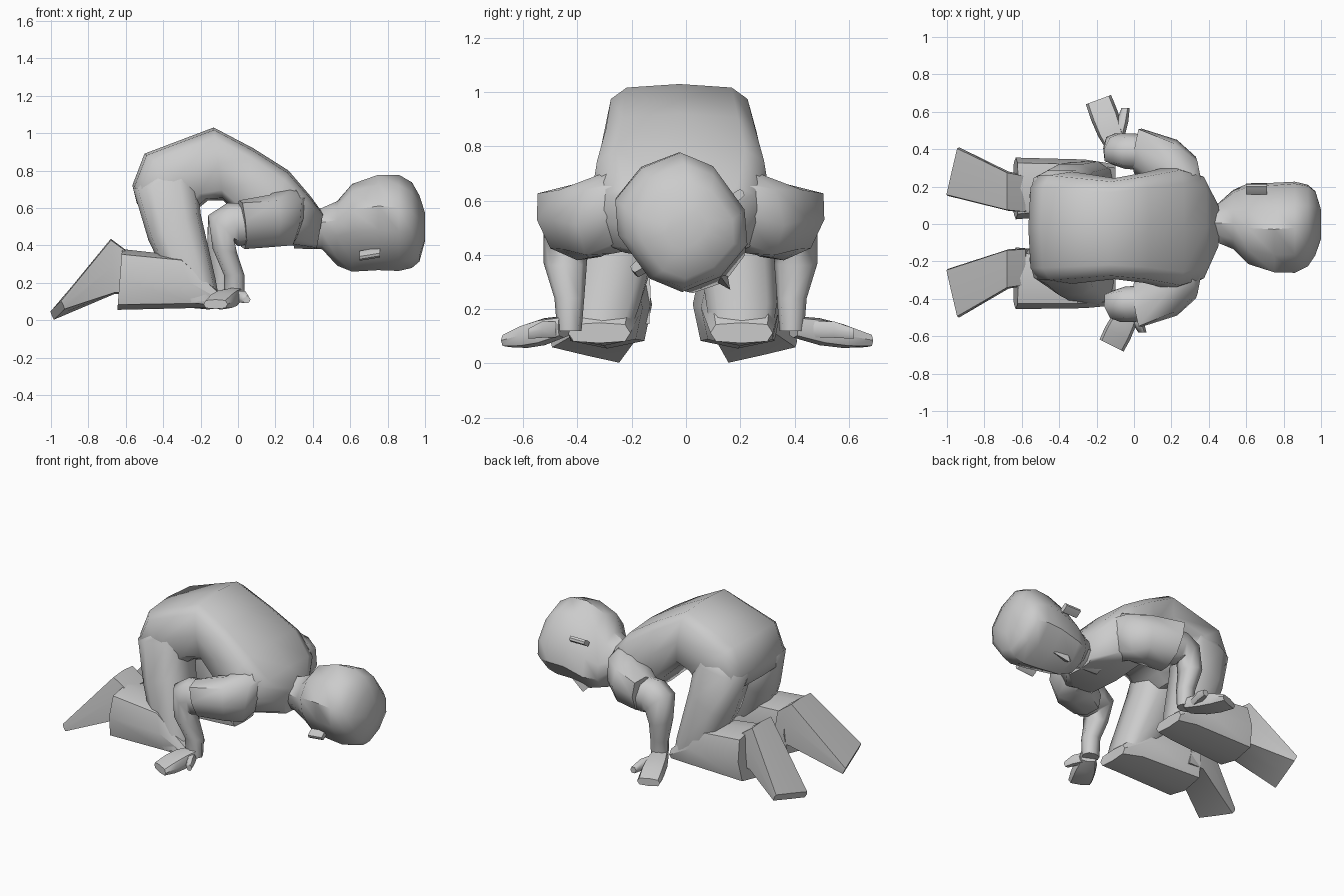
import bpy, bmesh, math
from mathutils import Vector as V

if "Cube" in bpy.data.objects:
    bpy.data.objects.remove(bpy.data.objects["Cube"])


def spow(a, p):
    return math.copysign(abs(a) ** p, a) if abs(a) > 1e-6 else 0.0


def loft(name, sections, n=8, p=0.8, angle=35):
    """Skin rings given as (centre, u half-axis, v half-axis); p < 1 is boxier."""
    bm = bmesh.new()
    rings = []
    for c, u, v in sections:
        ring = []
        for i in range(n):
            t = 2 * math.pi * i / n
            ring.append(bm.verts.new(V(c) + V(u) * spow(math.cos(t), p) + V(v) * spow(math.sin(t), p)))
        rings.append(ring)
    for a, b in zip(rings, rings[1:]):
        for i in range(n):
            j = (i + 1) % n
            bm.faces.new((a[i], a[j], b[j], b[i]))
    bm.faces.new(rings[0])
    bm.faces.new(rings[-1])
    bmesh.ops.recalc_face_normals(bm, faces=bm.faces)
    me = bpy.data.meshes.new(name)
    bm.to_mesh(me)
    bm.free()
    ob = bpy.data.objects.new(name, me)
    bpy.context.collection.objects.link(ob)
    bpy.ops.object.select_all(action='DESELECT')
    ob.select_set(True)
    bpy.context.view_layer.objects.active = ob
    bpy.ops.object.shade_smooth_by_angle(angle=math.radians(angle))
    return ob


def slab(ax, az, bx, bz, yc, hw, vx=0, vz=0):
    """Section between two side-view points, centred at yc with half width hw."""
    a, b = V((ax, yc, az)), V((bx, yc, bz))
    return ((a + b) / 2, (a - b) / 2, (vx, hw, vz))


# Torso: pelvis, hips, back, chest, collar
loft("torso", [
    slab(-.54, .62, -.27, .54, -.02, .26),
    slab(-.565, .72, -.21, .60, -.02, .30),
    slab(-.50, .89, -.16, .64, -.02, .30),
    slab(-.13, 1.03, -.08, .64, -.025, .27),
    slab(.08, .92, .03, .53, -.02, .295),
    slab(.27, .80, .12, .42, -.02, .33),
    slab(.39, .66, .28, .40, -.02, .29),
    slab(.455, .57, .42, .38, -.01, .12)], 12, .48, 60)

# Head turned about its own long axis
ROLL = math.radians(36)
SIDE = V((0, math.cos(ROLL), math.sin(ROLL)))
FACE = V((0, math.sin(ROLL), -math.cos(ROLL)))
AXIS = V((0, -.01, .51))


def head_point(x, s, d):
    return V((x, 0, 0)) + AXIS + SIDE * s + FACE * d


loft("head", [(head_point(x, 0, (f - b) / 2), FACE * (f + b) / 2, SIDE * w) for x, b, f, w in (
    (.30, .08, .13, .09), (.45, .08, .13, .10), (.53, .12, .235, .13), (.61, .22, .26, .18),
    (.75, .265, .235, .215), (.86, .26, .235, .225), (.93, .215, .22, .205),
    (.97, .14, .19, .165), (1.0, .05, .08, .08))], 10, .78, 40)
loft("nose", [(head_point(x, 0, .22), FACE * d, SIDE * w) for x, d, w in (
    (.61, .03, .03), (.645, .075, .035), (.74, .02, .015))], 4, 1, 20)
for s, nm in ((1, "left"), (-1, "right")):
    loft(nm + "_ear", [(head_point(x, s * .222, .03 + (.72 - x) * .2), FACE * .017, SIDE * .03)
                       for x in (.65, .76) if s < 0] or
         [(head_point(x, s * .222, .03), FACE * .017, SIDE * .03) for x in (.60, .71)], 8, .5)

# Limbs: numbers that differ between the two sides
limbs = {
    "left": dict(s=1, thigh=(.14, .15, .175, .205, .205), shin=(.205, .20, .19),
                 foot=(.16, .175, .28), wrist=-.08, palm=(-.11, .45), tips=(-.19, .665),
                 thumb=((-.08, .47), (-.045, .62))),
    "right": dict(s=-1, thigh=(-.18, -.19, -.235, -.30, -.32), shin=(-.32, -.305, -.29),
                  foot=(-.23, -.24, -.37), wrist=-.02, palm=(-.04, -.49), tips=(-.12, -.65),
                  thumb=((0, -.48), (.045, -.58))),
}
for nm, L in limbs.items():
    s = L["s"]
    # Thigh, kneeling shin and foot with flat sole
    t = L["thigh"]
    loft(nm + "_thigh", [
        slab(-.45, .82, -.20, .82, t[0], .11),
        slab(-.56, .70, -.215, .75, t[1], .14),
        slab(-.48, .43, -.20, .57, t[2], .15),
        slab(-.38, .22, -.12, .22, t[3], .135),
        slab(-.30, .09, -.10, .11, t[4], .115)], 10, .7, 60)
    k = L["shin"]
    loft(nm + "_shin", [
        slab(-.10, .15, -.10, .075, k[0], .115),
        slab(-.31, .345, -.22, .065, k[1], .145),
        slab(-.62, .38, -.645, .055, k[2], .165)], 8, .55)
    f = L["foot"]
    loft(nm + "_foot", [
        slab(-.58, .36, -.55, .14, f[0], s * .10),
        slab(-.68, .435, -.66, .14, f[1], s * .105),
        slab(-.975, .075, -.955, .03, f[2], s * .13, .03, .03)], 8, .15, 25)

    # Shoulder and short sleeve
    def y(a):
        return s * a - .02

    loft(nm + "_sleeve", [
        ((.30, y(.12), .56), (.03, 0, .13), (.06, s * .10, 0)),
        ((.27, y(.25), .56), (.03, 0, .155), (.06, s * .13, -.05)),
        ((.17, y(.345), .53), (.0, s * .01, .14), (.06, s * .125, .0)),
        ((.02, y(.41), .51), (-.015, s * .03, .13), (.02, s * .12, .02))], 8, .72, 60)
    # Bent forearm
    w = L["wrist"]
    loft(nm + "_forearm", [
        ((.08, y(.40), .52), (0, 0, .11), (0, s * .095, 0)),
        ((-.03, y(.41), .51), (-.03, 0, .115), (.02, s * .095, 0)),
        ((-.09, y(.42), .49), (-.07, 0, .07), (.02, s * .085, 0)),
        ((-.06 + w / 2, y(.425), .37), (-.065, 0, .01), (0, s * .08, 0)),
        ((w, y(.41), .24), (-.055, 0, 0), (0, s * .055, 0)),
        ((w, y(.41), .12), (-.055, 0, 0), (0, s * .045, 0))], 8, .85, 60)
    # Hand pointing outward, with thumb
    a, b = V((*L["palm"], .125)), V((*L["tips"], .085))
    across = V((b.y - a.y, a.x - b.x, 0)).normalized()
    d = b - a
    loft(nm + "_hand", [
        (a - d * .25, across * .05, (0, 0, .04)),
        (a + d * .2, across * .07, (0, 0, .05)),
        (a + d * .6, across * .075, (0, 0, .044)),
        (b, across * .072, (0, 0, .025))], 8, .6, 50)
    p, q = L["thumb"]
    loft(nm + "_thumb", [
        ((*p, .125), (.03, 0, 0), (0, 0, .035)),
        ((*[(i + j) / 2 for i, j in zip(p, q)], .125), (.032, 0, 0), (0, 0, .035)),
        ((*q, .11), (.022, 0, 0), (0, 0, .022))], 6, 1, 60)
